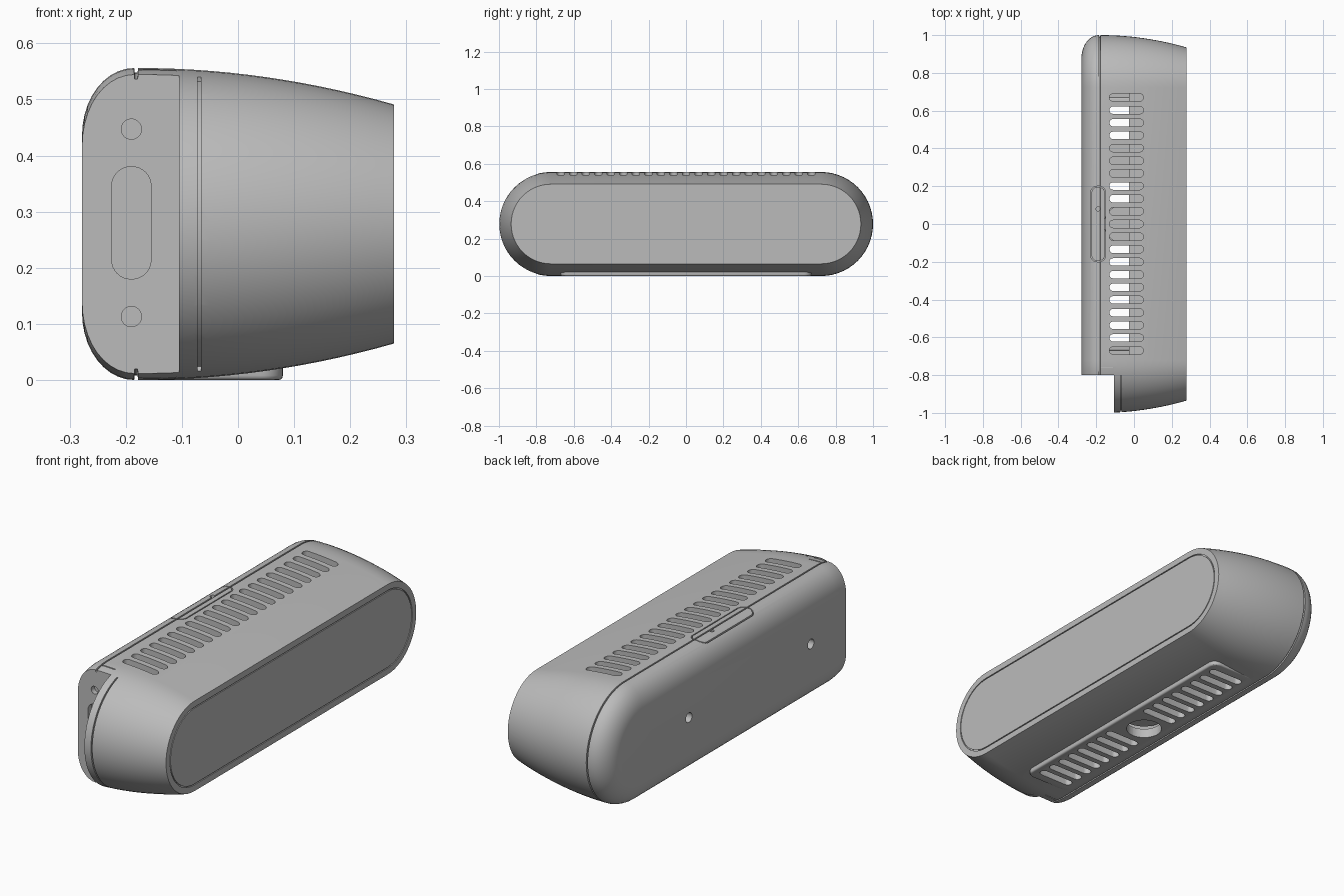
import bpy, bmesh
from math import sin, cos, pi, radians
from mathutils import Matrix, Vector

cube = bpy.data.objects.get("Cube")
if cube:
    bpy.data.objects.remove(cube, do_unlink=True)

R = 0.278        # end radius of the capsule section
HALF = 0.722     # half length of its straight run
SEG = 28

grey = bpy.data.materials.new("satin_grey")
grey.use_nodes = True
grey.diffuse_color = (0.5, 0.5, 0.5, 1)
bsdf = grey.node_tree.nodes["Principled BSDF"]
bsdf.inputs["Base Color"].default_value = (0.5, 0.5, 0.5, 1)
bsdf.inputs["Roughness"].default_value = 0.6


def finish(bm, name):
    bmesh.ops.recalc_face_normals(bm, faces=bm.faces)
    mesh = bpy.data.meshes.new(name)
    bm.to_mesh(mesh)
    bm.free()
    mesh.materials.append(grey)
    obj = bpy.data.objects.new(name, mesh)
    bpy.context.collection.objects.link(obj)
    return obj


def arc(side, d, spread=pi / 2):
    """Points (y, z) of one rounded end, shrunk inward by d."""
    pts = []
    for i in range(SEG + 1):
        a = -spread + 2 * spread * i / SEG
        pts.append((side * (HALF + (R - d) * cos(a)), R + side * (R - d) * sin(a)))
    return pts


def capsule(d):
    return arc(1, d) + arc(-1, d)


def skin(bm, loops, closed_rows, closed_cols):
    """Bridge rows of points with quads."""
    rows = [[bm.verts.new(p) for p in loop] for loop in loops]
    n, m = len(rows), len(rows[0])
    for i in range(n if closed_rows else n - 1):
        for j in range(m if closed_cols else m - 1):
            a, b = rows[i], rows[(i + 1) % n]
            k = (j + 1) % m
            bm.faces.new((a[j], a[k], b[k], b[j]))
    return rows


def loft(name, stations):
    bm = bmesh.new()
    rows = skin(bm, [[(x, y, z) for y, z in capsule(d)] for x, d in stations], False, True)
    bm.faces.new(rows[0])
    bm.faces.new(rows[-1])
    return finish(bm, name)


def band(name, x0, x1, d0, d1, path, closed):
    """Rectangular strip swept around the capsule or one of its ends."""
    bm = bmesh.new()
    loops = [[(x, y, z) for y, z in path(d)] for x, d in ((x0, d0), (x1, d0), (x1, d1), (x0, d1))]
    rows = skin(bm, loops, True, closed)
    if not closed:
        bm.faces.new([r[0] for r in rows])
        bm.faces.new([r[-1] for r in rows])
    return finish(bm, name)


def rounded(cu, cv, w, h, r, steps=8):
    """Outline of a rounded rectangle."""
    pts = []
    for q, (su, sv) in enumerate(((1, 1), (-1, 1), (-1, -1), (1, -1))):
        for i in range(steps + 1):
            a = (q + i / steps) * pi / 2
            pts.append((cu + su * (w / 2 - r) + r * cos(a), cv + sv * (h / 2 - r) + r * sin(a)))
    return pts


def prism(name, outlines, axis, lo, hi):
    """Extrude outlines along an axis (x: yz, y: xz, z: xy)."""
    place = {"x": lambda u, v, t: (t, u, v), "y": lambda u, v, t: (u, t, v),
             "z": lambda u, v, t: (u, v, t)}[axis]
    bm = bmesh.new()
    for outline in outlines:
        rows = skin(bm, [[place(u, v, t) for u, v in outline] for t in (lo, hi)], False, True)
        bm.faces.new(rows[0])
        bm.faces.new(rows[1])
    bmesh.ops.remove_doubles(bm, verts=bm.verts, dist=1e-5)
    return finish(bm, name)


def box(name, lo, hi):
    lo, hi = Vector(lo), Vector(hi)
    bm = bmesh.new()
    bmesh.ops.create_cube(bm, size=1, matrix=Matrix.Translation((lo + hi) / 2) @ Matrix.Diagonal((*(hi - lo), 1)))
    return finish(bm, name)


def cut(obj, cutter, keep=False):
    cutter.hide_render = True
    mod = obj.modifiers.new("cut", "BOOLEAN")
    mod.operation, mod.solver, mod.object = "DIFFERENCE", "EXACT", cutter
    bpy.context.view_layer.objects.active = obj
    bpy.ops.object.modifier_apply(modifier=mod.name)
    if not keep:
        bpy.data.objects.remove(cutter, do_unlink=True)


# Housing: rounded back, seam groove, gently tapering towards the speaker face
stations = []
for i in range(11):
    t = i / 10 * pi / 2
    stations.append((-0.278 + 0.093 * (1 - cos(t)), 0.12 * (1 - sin(t))))
stations += [(-0.184, 0.008), (-0.179, 0.008), (-0.178, 0)]
for i in range(1, 15):
    t = i / 14
    stations.append((-0.178 + 0.456 * t, 0.065 * t * t))
housing = loft("housing", stations)

# Hollow core and the open corner for the connectors
cut(housing, box("core_cutter", (-0.16, -0.71, 0.04), (-0.027, 0.71, 0.515)))
cut(housing, box("corner_cutter", (-0.4, -1.2, -0.2), (-0.105, -0.8, 0.8)))

# Seam lines around the end cap and along the corner
cut(housing, band("end_seam_cutter", -0.072, -0.066, -0.03, 0.012,
                  lambda d: arc(-1, d, radians(73)), False))
for z in (-0.05, 0.548):
    cut(housing, box("jog_seam_cutter", (-0.18, -0.763, z), (-0.11, -0.758, z + 0.058)))

# Thin groove framing the speaker face
cut(housing, band("face_groove_cutter", 0.273, 0.3, 0.094, 0.099, capsule, True))

# Connector recesses in the corner wall
ports = [rounded(-0.19, 0.28, 0.07, 0.2, 0.034)]
ports += [rounded(-0.19, z, 0.036, 0.036, 0.0179) for z in (0.113, 0.447)]
cut(housing, prism("port_cutter", ports, "y", -0.82, -0.775))

# Mounting holes in the back
holes = [rounded(y, 0.28, 0.046, 0.046, 0.0229) for y in (0.375, -0.536)]
cut(housing, prism("mount_hole_cutter", holes, "x", -0.3, -0.225))

# Button on the top edge: outline groove and pinhole
ring = prism("button_groove_cutter", [rounded(-0.19, 0, 0.08, 0.4, 0.035)], "z", 0.5, 0.6)
cut(ring, prism("button_core", [rounded(-0.19, 0, 0.07, 0.39, 0.03)], "z", 0.45, 0.65))
cut(housing, ring)
cut(housing, prism("pinhole_cutter", [rounded(-0.19, 0.08, 0.022, 0.022, 0.0109)], "z", 0.52, 0.6))

# Foot pad under the body
foot = prism("foot_pad", [rounded(-0.045, 0, 0.25, 1.34, 0.04)], "z", 0, 0.045)
bevel = foot.modifiers.new("soft_edge", "BEVEL")
bevel.width, bevel.segments, bevel.limit_method, bevel.angle_limit = 0.008, 3, "ANGLE", radians(50)
bpy.context.view_layer.objects.active = foot
bpy.ops.object.modifier_apply(modifier=bevel.name)

# Vent slots: a full row on top, two groups below
PITCH = 0.067


def slots(indices):
    return [rounded(-0.04, i * PITCH, 0.18, 0.04, 0.0199, 5) for i in indices]


cut(housing, prism("top_vent_cutter", slots(range(-10, 11)), "z", 0.49, 0.65))
lower = [i for i in range(-9, 10) if abs(i) > 1]
openings = slots(lower) + [rounded(-0.06, 0, 0.16, 0.16, 0.0799)]
bottom_cutter = prism("bottom_opening_cutter", openings, "z", -0.1, 0.075)
cut(housing, bottom_cutter, keep=True)
cut(foot, bottom_cutter)

# Parts inside the core, seen through the vents
socket = prism("tripod_socket", [rounded(-0.06, 0, 0.2, 0.2, 0.0999)], "z", 0.07, 0.2)
inner = box("inner_block", (-0.162, 0.22, 0.15), (-0.02, 0.43, 0.4))

# Shading
for obj in (housing, foot, socket, inner):
    bpy.ops.object.select_all(action="DESELECT")
    obj.select_set(True)
    bpy.context.view_layer.objects.active = obj
    bpy.ops.object.shade_smooth_by_angle(angle=radians(30))
